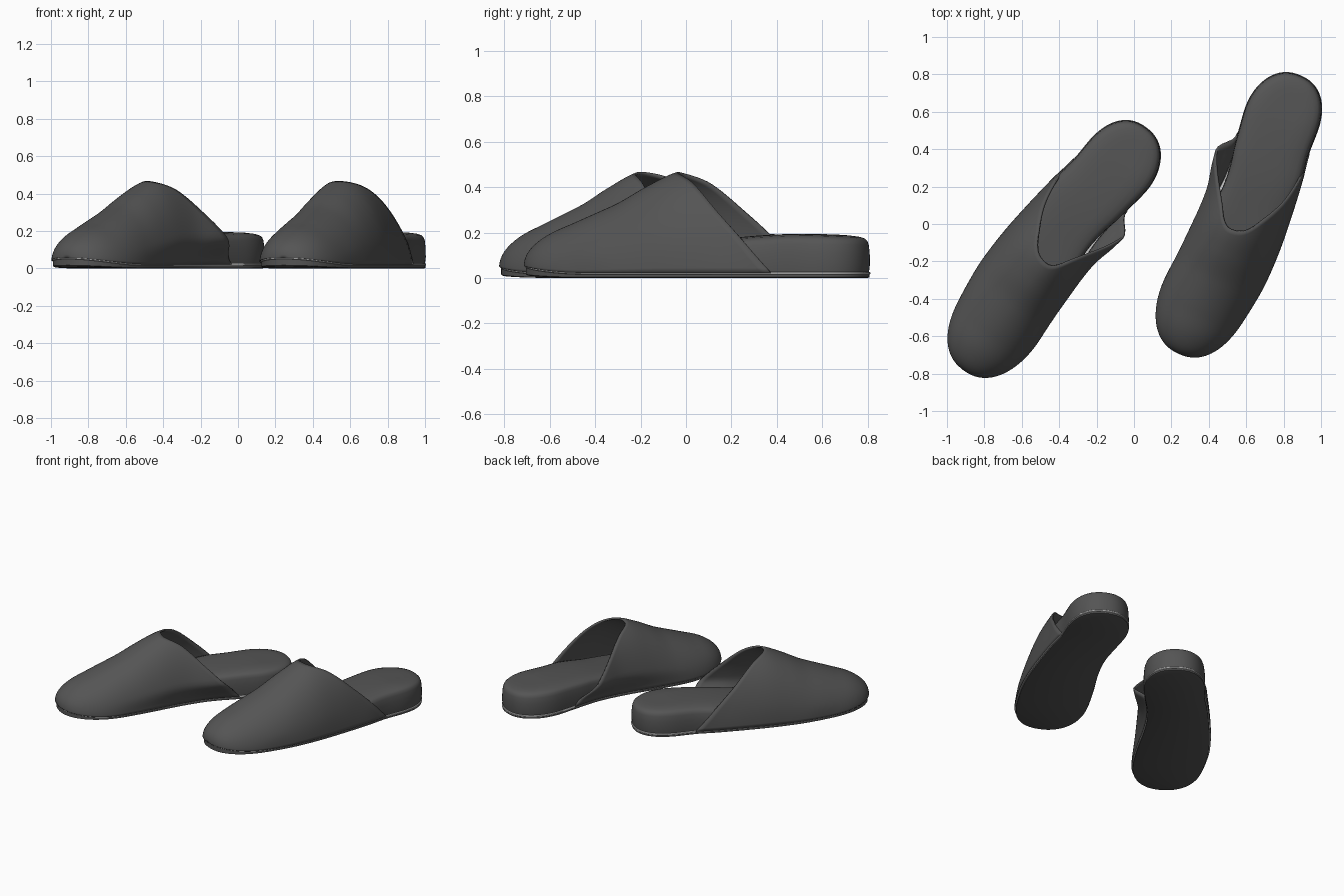
import bpy, bmesh, math

if "Cube" in bpy.data.objects:
    bpy.data.objects.remove(bpy.data.objects["Cube"])

TOE, HEEL = -0.81, 0.805

# Half-width tables (position along the slipper, value); minus = inner side
SOLE_IN = [(-.82, -.245), (-.5, -.23), (-.25, -.205), (0, -.17), (.2, -.16), (.4, -.185), (.55, -.203), (.82, -.2)]
SOLE_OUT = [(-.82, .24), (-.5, .245), (-.3, .265), (-.1, .265), (.1, .25), (.3, .228), (.45, .205), (.82, .2)]
UPPER_IN = [(-.82, -.25), (-.5, -.238), (-.15, -.229), (.05, -.232), (.2, -.265), (.31, -.275), (.38, -.235), (.46, -.195)]
UPPER_OUT = [(-.82, .245), (-.55, .25), (-.34, .272), (-.1, .276), (.09, .26), (.25, .24), (.46, .22)]
RIDGE = [(-.82, .17), (-.7, .205), (-.57, .235), (-.38, .305), (-.23, .385), (-.09, .447), (.05, .465), (.46, .465)]
OPENING = [(.0, .46), (.02, .446), (.167, .314), (.284, .19), (.41, .04), (.475, -.09), (.52, -.16)]
BED = [(-.82, .25), (-.4, .45), (0, .72), (.3, .92), (.6, 1.0), (.82, .96)]


def tab(t, x):
    """Smooth interpolation through a small table."""
    x = min(max(x, t[0][0]), t[-1][0])
    k = max(i for i in range(len(t) - 1) if t[i][0] <= x)
    def slope(i):
        a, b = t[max(i - 1, 0)], t[min(i + 1, len(t) - 1)]
        return (b[1] - a[1]) / (b[0] - a[0])
    (x0, y0), (x1, y1) = t[k], t[k + 1]
    d = x1 - x0
    f = (x - x0) / d
    return ((2*f**3 - 3*f**2 + 1) * y0 + (f**3 - 2*f**2 + f) * d * slope(k)
            + (3*f**2 - 2*f**3) * y1 + (f**3 - f**2) * d * slope(k + 1))


def cap(y):
    """Rounds the ends of the slipper in plan."""
    q = 0
    if y < -.4:
        q = (-.4 - y) / (-.4 - TOE)
    elif y > .53:
        q = (y - .53) / (HEEL - .53)
    return max(0, 1 - min(q, 1) ** 2.3) ** .44


def spring(y):
    return max(0, (-.42 - y) / (-.42 - TOE)) ** 2


def finish(name, verts, faces, side, place, colour, closed):
    if side < 0:
        verts = [(-x, y, z) for x, y, z in verts]
        faces = [f[::-1] for f in faces]
    me = bpy.data.meshes.new(name)
    me.from_pydata(verts, [], faces)
    bm = bmesh.new()
    bm.from_mesh(me)
    bmesh.ops.remove_doubles(bm, verts=bm.verts, dist=.0002)
    if closed:
        bmesh.ops.recalc_face_normals(bm, faces=bm.faces)
    bm.to_mesh(me)
    bm.free()
    ob = bpy.data.objects.new(name, me)
    bpy.context.collection.objects.link(ob)
    ob.location = (place[0], place[1], 0)
    ob.rotation_euler.z = math.radians(place[2])
    me.materials.append(colour)
    bpy.ops.object.select_all(action='DESELECT')
    ob.select_set(True)
    bpy.context.view_layer.objects.active = ob
    bpy.ops.object.shade_smooth_by_angle(angle=math.radians(40))
    return ob


def stack(name, layers, side, place, colour, bed=False, n=112):
    """Closed slab from stacked sole outlines: (inset, height, toe lift)."""
    verts, faces = [], []
    for inset, z, lift in layers:
        for i in range(n):
            a = 2 * math.pi * i / n
            y = (TOE + HEEL) / 2 - math.cos(a) * (HEEL - TOE) / 2
            u = tab(SOLE_OUT if i <= n // 2 else SOLE_IN, y) * cap(y)
            tuck = .025 * min(1, max(0, (.3 - y) / .2)) if bed else 0
            h = .026 + (z - .026) * tab(BED, y) if bed else z
            verts.append((u * (1 - (inset + tuck) / .21),
                          y * (1 - (inset + tuck) / .8), h + lift * spring(y)))
    for k in range(len(layers) - 1):
        for i in range(n):
            j = (i + 1) % n
            faces.append((k*n + i, k*n + j, k*n + n + j, k*n + n + i))
    for base in (0, (len(layers) - 1) * n):
        for i in range(n // 2):
            faces.append(tuple(dict.fromkeys((base + i, base + i + 1,
                         base + (n - i - 1) % n, base + (n - i) % n))))
    return finish(name, verts, faces, side, place, colour, True)


def upper(name, side, place, colour, rows=48, cols=56):
    """Vamp shell from the toe back to the slanted opening."""
    verts, faces = [], []
    for i in range(rows + 1):
        for j in range(cols + 1):
            t = math.pi * j / cols
            s, c = math.sin(t), math.cos(t)
            edge = tab(OPENING, .025 + .45 * s) - .025 * (1 - c)
            edge += .02 * (1 - abs(c)) * s
            y = TOE + (edge - TOE) * (i / rows) ** 1.7
            lo, hi = (SOLE_OUT, UPPER_OUT) if c > 0 else (SOLE_IN, UPPER_IN)
            f = min(1, s / .35)
            f = f * f * (3 - 2 * f)
            w = (tab(lo, y) * 1.03) * (1 - f) + tab(hi, y) * f
            verts.append((w * abs(c) * cap(y), y - .008 * (1 - i / rows),
                          .022 + .035 * spring(y) + tab(RIDGE, y) * cap(y) * s ** 1.05))
    m = cols + 1
    for i in range(rows):
        for j in range(cols):
            faces.append((i*m + j, i*m + m + j, i*m + m + j + 1, i*m + j + 1))
    ob = finish(name, verts, faces, side, place, colour, False)
    mod = ob.modifiers.new("thickness", 'SOLIDIFY')
    mod.thickness = .012
    mod.offset = -1


def material(name, v):
    m = bpy.data.materials.new(name)
    m.diffuse_color = (v, v, v, 1)
    m.use_nodes = True
    m.node_tree.nodes["Principled BSDF"].inputs["Base Color"].default_value = m.diffuse_color
    return m


dark, pale = material("dark_felt", .09), material("pale_trim", .6)

# Two mirrored slippers: (side, (x, y, turn))
for tag, side, place in (("left", -1, (-.421, -.128, -37.2)), ("right", 1, (.5685, .054, -23.6))):
    # Outsole
    stack(tag + "_sole", [(.008, 0, .012), (.001, .003, .014), (.001, .016, .035)], side, place, dark)
    # Pale trim line
    stack(tag + "_trim", [(0, .015, .035), (-.003, .018, .035), (-.003, .024, .035), (0, .027, .035)],
          side, place, pale)
    # Padded footbed and heel
    stack(tag + "_footbed", [(.003, .026, .035), (-.001, .06, .035), (0, .11, .035), (.004, .15, .035),
          (.01, .168, .035), (.02, .178, .035), (.04, .186, .035), (.08, .192, .035), (.13, .194, .035)],
          side, place, dark, bed=True)
    # Closed-toe upper
    upper(tag + "_upper", side, place, dark)
